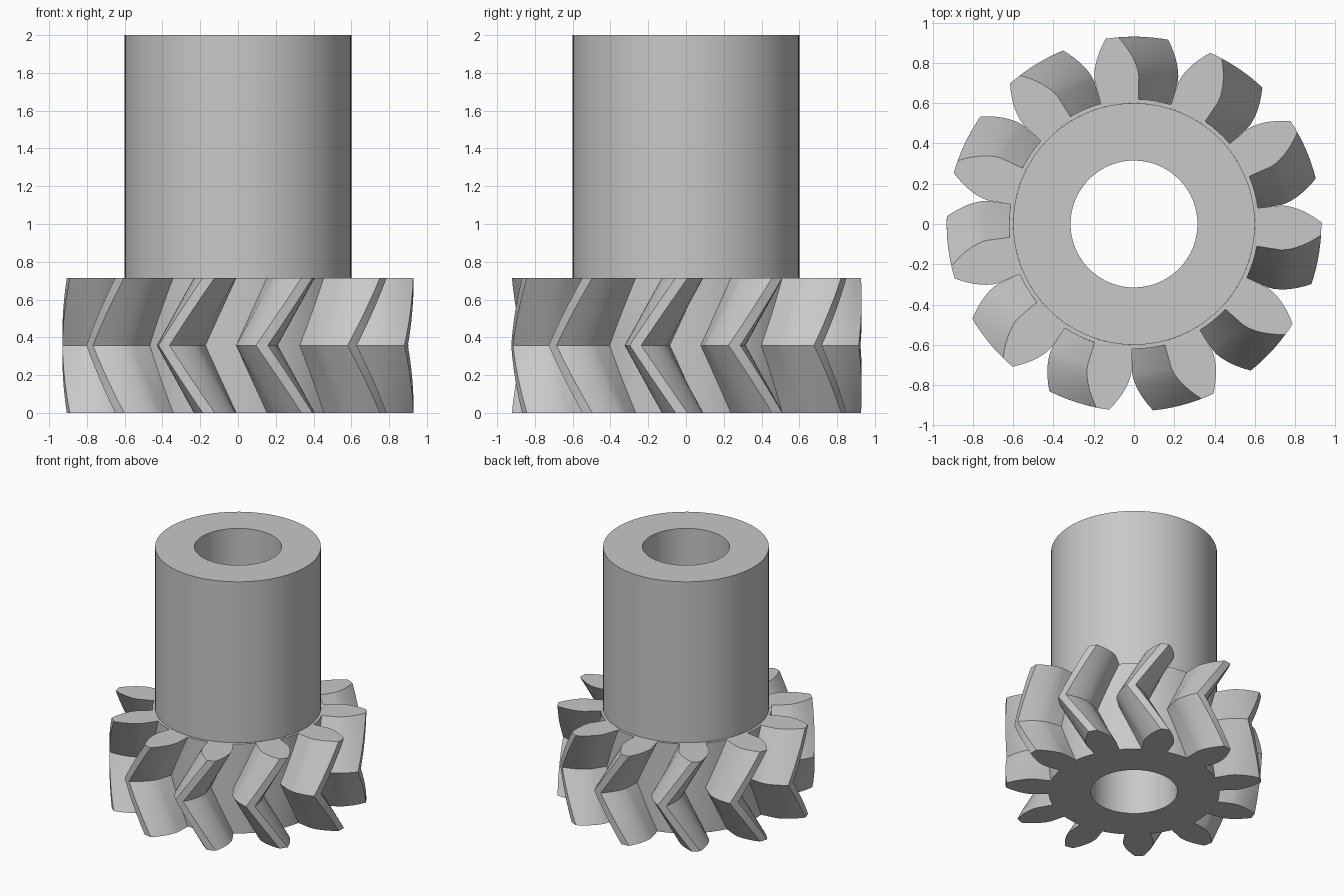
import bpy, bmesh, math
from math import cos, sin, tan, acos, radians, pi

cube = bpy.data.objects.get("Cube")
if cube:
    bpy.data.objects.remove(cube, do_unlink=True)

TEETH = 11
BORE, HUB, ROOT, BASE, TIP = 0.315, 0.6, 0.62, 0.735, 0.93
GEAR_H, TOTAL_H = 0.715, 2.0
TWIST = radians(15.3)          # tooth lead over half the gear height
START = radians(96.75)         # tooth centre on the end faces
HALF = radians(8.6)            # half tooth angle at the base circle
SLICES = 6                     # per half
PITCH = 2 * pi / TEETH

steel = bpy.data.materials.new("light grey steel")
steel.use_nodes = True
grey = (0.58, 0.58, 0.58, 1)
steel.diffuse_color = grey
steel.node_tree.nodes["Principled BSDF"].inputs["Base Color"].default_value = grey


def polar(r, a, z):
    return (r * cos(a), r * sin(a), z)


def finish(name, bm):
    bmesh.ops.recalc_face_normals(bm, faces=bm.faces)
    mesh = bpy.data.meshes.new(name)
    bm.to_mesh(mesh)
    bm.free()
    mesh.materials.append(steel)
    ob = bpy.data.objects.new(name, mesh)
    bpy.context.collection.objects.link(ob)
    bpy.ops.object.select_all(action="DESELECT")
    ob.select_set(True)
    bpy.context.view_layer.objects.active = ob
    bpy.ops.object.shade_smooth_by_angle(angle=radians(25))
    return ob


def bridge(bm, a, b):
    n = len(a)
    for i in range(n):
        j = (i + 1) % n
        bm.faces.new((a[i], a[j], b[j], b[i]))


def tooth_flank():
    """Radius and half angle from the root up an involute to the tip."""
    pts = [(ROOT, HALF + 0.003), (BASE, HALF)]
    steps = 7
    for i in range(1, steps + 1):
        r = BASE + (TIP - BASE) * i / steps
        a = acos(BASE / r)
        pts.append((r, HALF - (tan(a) - a)))
    return pts


def gear_outline():
    flank = tooth_flank()
    gap = PITCH / 2 - flank[0][1]
    one = [(r, -a) for r, a in flank] + [(TIP, 0)]
    one += [(r, a) for r, a in reversed(flank)]
    one += [(ROOT, PITCH / 2 + gap * f) for f in (-0.5, 0, 0.5)]
    return [(r, a + k * PITCH) for k in range(TEETH) for r, a in one]


# herringbone gear: outline twisted one way, then back
outline = gear_outline()
bm = bmesh.new()
rings = []
for s in range(2 * SLICES + 1):
    t = s / SLICES
    turn = START - TWIST * (1 - abs(t - 1))
    z = GEAR_H * t / 2
    rings.append([bm.verts.new(polar(r, a + turn, z)) for r, a in outline])
for low, high in zip(rings, rings[1:]):
    bridge(bm, low, high)
# end faces
for ring, inner, z in ((rings[0], BORE, 0), (rings[-1], HUB, GEAR_H)):
    hole = [bm.verts.new(polar(inner, a + START, z)) for r, a in outline]
    bridge(bm, ring, hole)
finish("herringbone_gear", bm)

# hub sleeve: bore wall, top rim and outer wall
bm = bmesh.new()
SEG = 96
profile = [(BORE, 0), (BORE, TOTAL_H), (HUB, TOTAL_H), (HUB, GEAR_H)]
loops = [[bm.verts.new(polar(r, 2 * pi * i / SEG, z)) for i in range(SEG)]
         for r, z in profile]
for a, b in zip(loops, loops[1:]):
    bridge(bm, a, b)
hub = finish("hub_sleeve", bm)

# the open sleeve needs its rim facing up
rim = next(p for p in hub.data.polygons if abs(p.normal.z) > 0.9)
if rim.normal.z < 0:
    hub.data.flip_normals()
gear = bpy.data.objects["herringbone_gear"]
cap = min(gear.data.polygons, key=lambda p: p.center.z)
if cap.normal.z > 0:
    gear.data.flip_normals()
